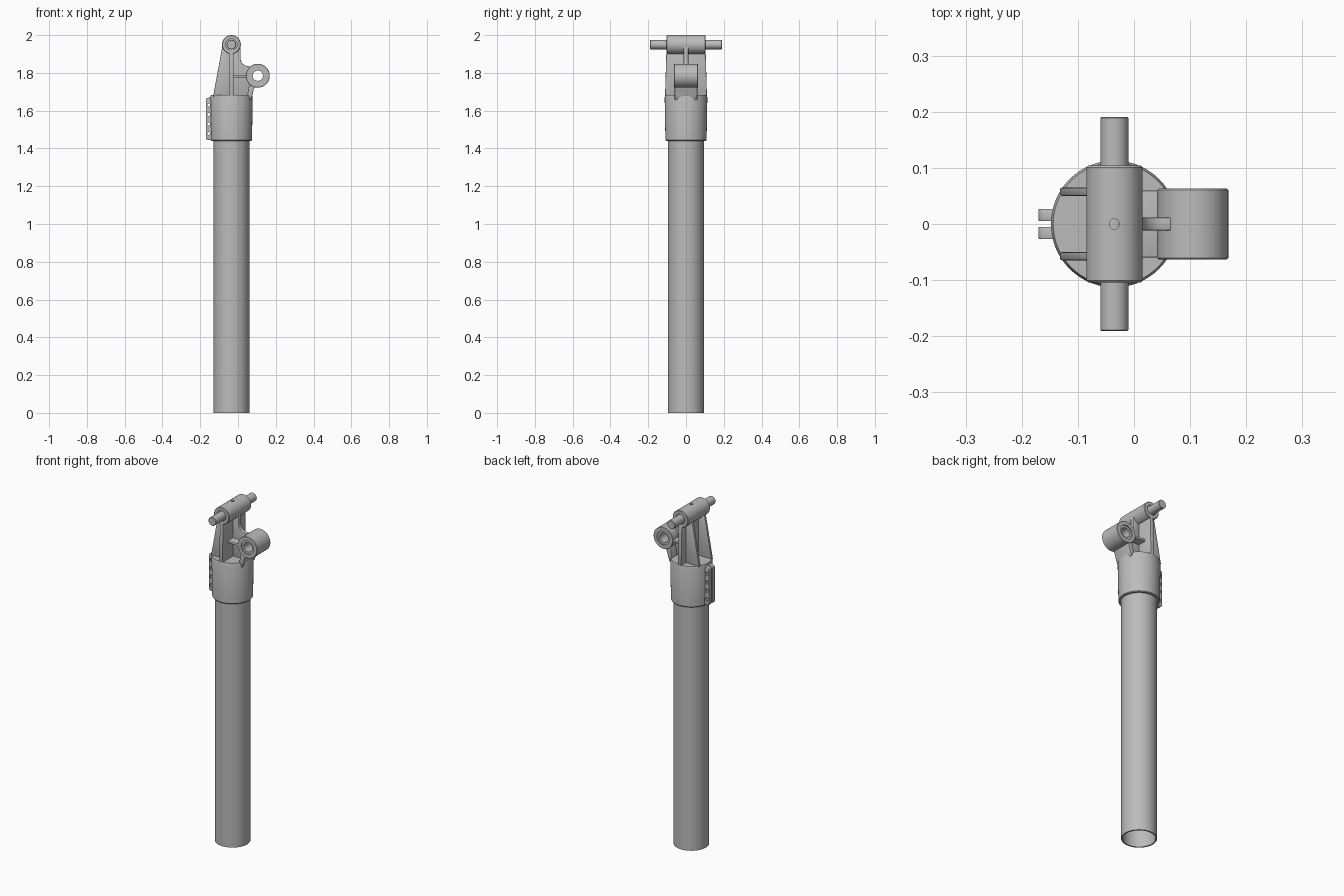
import bpy, bmesh
from math import pi, sin, cos, radians
from mathutils import Matrix, Vector

if "Cube" in bpy.data.objects:
    bpy.data.objects.remove(bpy.data.objects["Cube"], do_unlink=True)

grey = bpy.data.materials.new("plain grey")
grey.use_nodes = True
grey.diffuse_color = (0.5, 0.5, 0.5, 1)
grey.node_tree.nodes["Principled BSDF"].inputs["Base Color"].default_value = (0.5, 0.5, 0.5, 1)

CX = -0.035          # axis of the tube and collar
TOP_Z = 1.95         # height of the cross pin
EYE = (0.105, 1.785)  # x and z of the side eye


def activate(ob):
    bpy.ops.object.select_all(action="DESELECT")
    ob.select_set(True)
    bpy.context.view_layer.objects.active = ob


def finish(name, bm):
    bmesh.ops.recalc_face_normals(bm, faces=bm.faces)
    mesh = bpy.data.meshes.new(name)
    bm.to_mesh(mesh)
    bm.free()
    mesh.materials.append(grey)
    ob = bpy.data.objects.new(name, mesh)
    bpy.context.collection.objects.link(ob)
    return ob


def smooth(ob):
    activate(ob)
    bpy.ops.object.shade_smooth_by_angle(angle=radians(30))
    return ob


def lathe(name, profile, loc, along_y=False, closed=False, steps=64):
    """Turn (radius, height) points around the z or y axis."""
    bm = bmesh.new()
    vs = [bm.verts.new((r, 0, h)) for r, h in profile]
    pairs = list(zip(vs, vs[1:])) + ([(vs[-1], vs[0])] if closed else [])
    edges = [bm.edges.new(p) for p in pairs]
    bmesh.ops.spin(bm, geom=vs + edges, cent=(0, 0, 0), axis=(0, 0, 1),
                   angle=2 * pi, steps=steps)
    bmesh.ops.remove_doubles(bm, verts=bm.verts, dist=1e-5)
    turn = Matrix.Rotation(pi / 2, 4, "X") if along_y else Matrix.Identity(4)
    bm.transform(Matrix.Translation(loc) @ turn)
    return smooth(finish(name, bm))


def plate(name, outline, lo, hi, along_x=False, bevel=0.003):
    """Extrude an outline: (x, z) along y, or (y, z) along x."""
    bm = bmesh.new()
    place = (lambda a, b: (lo, a, b)) if along_x else (lambda a, b: (a, lo, b))
    face = bm.faces.new([bm.verts.new(place(a, b)) for a, b in outline])
    new = bmesh.ops.extrude_face_region(bm, geom=[face])["geom"]
    step = Vector((hi - lo, 0, 0) if along_x else (0, hi - lo, 0))
    bmesh.ops.translate(bm, vec=step, verts=[v for v in new if isinstance(v, bmesh.types.BMVert)])
    ob = finish(name, bm)
    if bevel:
        mod = ob.modifiers.new("soft edges", "BEVEL")
        mod.width, mod.segments, mod.limit_method = bevel, 2, "ANGLE"
        activate(ob)
        bpy.ops.object.modifier_apply(modifier=mod.name)
    return smooth(ob)


def cut(ob, cutter):
    mod = ob.modifiers.new("cut", "BOOLEAN")
    mod.operation, mod.solver, mod.object = "DIFFERENCE", "EXACT", cutter
    activate(ob)
    bpy.ops.object.modifier_apply(modifier=mod.name)


def drop(ob):
    bpy.data.objects.remove(ob, do_unlink=True)


def rect(a0, a1, b0, b1):
    return [(a0, b0), (a1, b0), (a1, b1), (a0, b1)]


def arc(cx, cz, r, start, end, n=8):
    return [(cx + r * cos(radians(start + (end - start) * i / n)),
             cz + r * sin(radians(start + (end - start) * i / n))) for i in range(n + 1)]


# Hollow tube
lathe("tube", [(0.087, 0), (0.095, 0), (0.095, 1.661), (0.087, 1.661)], (CX, 0, 0), closed=True)

# Collar with a bore and a clamping slit
collar = lathe("collar", [(0, 1.66), (0.0955, 1.66), (0.0955, 1.44), (0.106, 1.44),
                          (0.109, 1.444), (0.113, 1.67), (0.109, 1.682), (0, 1.682)], (CX, 0, 0))
slit = plate("slit_cutter", rect(-0.2, -0.1, 1.4, 1.655), -0.005, 0.005, bevel=0)
cut(collar, slit)
drop(slit)
smooth(collar)

# Clamp ears with four bolt holes
ear_shape = ([(-0.133, 1.444)] + [(-0.133, 1.672), (-0.148, 1.672)]
             + arc(-0.158, 1.655, 0.012, 90, 180, 4) + arc(-0.158, 1.457, 0.012, 180, 270, 4))
ears = [plate(n, ear_shape, lo, hi, bevel=0.002)
        for n, lo, hi in (("front_ear", -0.027, -0.005), ("back_ear", 0.005, 0.027))]
bolt = [(0.011, 0.05), (0.011, 0.022), (0.008, 0.022)]
bolt_profile = [(0, 0.05)] + bolt + [(r, -h) for r, h in reversed(bolt)] + [(0, -0.05)]
for i in range(4):
    hole = lathe("hole_cutter", bolt_profile, (-0.155, 0, 1.48 + 0.05 * i), True, steps=20)
    for ear in ears:
        cut(ear, hole)
    drop(hole)
for ear in ears:
    smooth(ear)

# Top boss, recessed round the pin, with an oil hole
half = [(0.03, 0.096), (0.03, 0.104), (0.047, 0.104), (0.05, 0.101)]
boss = lathe("top_boss", [(0, 0.096)] + half + [(r, -h) for r, h in reversed(half)] + [(0, -0.096)],
             (CX, 0, TOP_Z), True)
oil = lathe("oil_cutter", [(0, -0.03), (0.009, -0.03), (0.009, 0.03), (0, 0.03)],
            (CX, 0, 2.0), steps=20)
cut(boss, oil)
drop(oil)
smooth(boss)

# Cross pin
lathe("cross_pin", [(0, -0.191), (0.023, -0.191), (0.025, -0.189),
                    (0.025, 0.189), (0.023, 0.191), (0, 0.191)], (CX, 0, TOP_Z), True)

# Side eye and its slightly recessed bushing
lathe("eye", [(0.04, -0.063), (0.061, -0.063), (0.063, -0.061),
              (0.063, 0.061), (0.061, 0.063), (0.04, 0.063)],
      (EYE[0], 0, EYE[1]), True, closed=True)
lathe("eye_bushing", rect(0.027, 0.041, -0.057, 0.057), (EYE[0], 0, EYE[1]), True, closed=True)

# Cross web that carries the boss
plate("cross_web", [(-0.111, 1.675), (0.111, 1.675), (0.103, 1.95), (-0.103, 1.95)],
      -0.046, -0.024, along_x=True)

# Pair of sloping legs
for name, side in (("front_leg", -1), ("back_leg", 1)):
    plate(name, [(-0.132, 1.675), (-0.035, 1.675), (-0.035, 1.94), (-0.083, 1.94)],
          side * 0.0575 - 0.0075, side * 0.0575 + 0.0075)

# Central rib from boss to eye, stopping short of the eye hole
rib_shape = ([(-0.035, 1.675), (0.068, 1.675), (0.075, 1.735), (0.058, 1.785), (0.075, 1.833)]
             + arc(0.056, 1.878, 0.043, 270, 180) + [(0.013, 1.94), (-0.035, 1.94)])
plate("central_rib", rib_shape, -0.012, 0.012)

# Level rib and lower wall supporting the eye
plate("level_rib", rect(-0.03, 0.05, 1.776, 1.79), -0.06, 0.06)
plate("eye_wall", [(0.048, 1.675), (0.066, 1.655), (0.077, 1.685), (0.083, 1.71),
                   (0.095, 1.735), (0.062, 1.75), (0.056, 1.72)], -0.06, 0.06)
